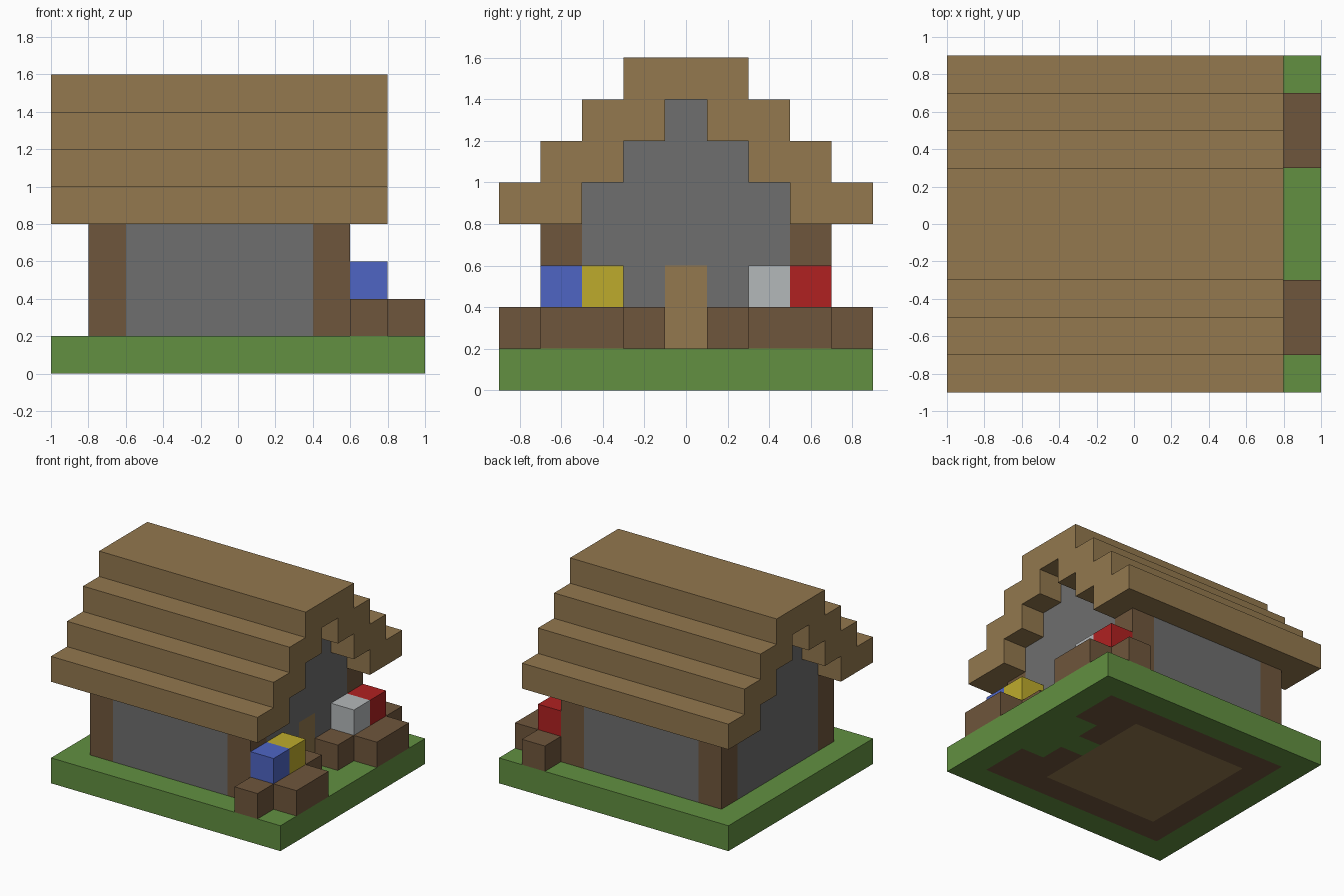
import bpy, bmesh

U = 0.2  # block size

cube = bpy.data.objects.get("Cube")
if cube:
    bpy.data.objects.remove(cube, do_unlink=True)


def material(name, rgb):
    def linear(v):
        v /= 255
        return v / 12.92 if v <= 0.04045 else ((v + 0.055) / 1.055) ** 2.4
    m = bpy.data.materials.new(name)
    m.use_nodes = True
    col = [linear(v) for v in rgb] + [1]
    m.diffuse_color = col
    m.node_tree.nodes["Principled BSDF"].inputs["Base Color"].default_value = col
    return m


wood = material("plank wood", (147, 120, 78))
brown = material("dark brown", (111, 86, 60))
stone = material("grey stone", (110, 110, 110))
grass = material("grass green", (98, 144, 65))
blue = material("blue", (78, 101, 196))
yellow = material("yellow", (190, 171, 44))
white = material("pale grey", (180, 184, 186))
red = material("red", (176, 33, 33))


def finish(name, bm, *mats):
    bmesh.ops.recalc_face_normals(bm, faces=bm.faces)
    mesh = bpy.data.meshes.new(name)
    bm.to_mesh(mesh)
    bm.free()
    for m in mats:
        mesh.materials.append(m)
    obj = bpy.data.objects.new(name, mesh)
    bpy.context.collection.objects.link(obj)
    return obj


def box(name, mat, x, y, z):
    """Box from (low, high) ranges on each axis."""
    bm = bmesh.new()
    bmesh.ops.create_cube(bm, size=1)
    for v in bm.verts:
        v.co = [r[0] if c < 0 else r[1] for c, r in zip(v.co, (x, y, z))]
    return finish(name, bm, mat)


def extrude_x(name, mat, outline, x0, x1):
    """Extrude a (y, z) outline along x."""
    bm = bmesh.new()
    face = bm.faces.new([bm.verts.new((x0, y, z)) for y, z in outline])
    ext = bmesh.ops.extrude_face_region(bm, geom=[face])
    for v in ext["geom"]:
        if isinstance(v, bmesh.types.BMVert):
            v.co.x = x1
    return finish(name, bm, mat)


def mirrored(half):
    return half + [(-y, z) for y, z in reversed(half)]


def stairs(y, z, steps):
    """Points climbing inward from (y, z), one block at a time."""
    pts = []
    for i in range(steps):
        pts += [(y - i * U, z + i * U), (y - i * U, z + (i + 1) * U)]
    return pts


# Ground slab: grass, with earth under the walls and beds, planks for the floor
def ground_material(x, y):
    ay = abs(y)
    if -0.6 < x < 0.4 and ay < 0.5:
        return 2
    walls = -0.8 < x < 0.6 and ay < 0.7 and not (x > 0.4 and ay < 0.1)
    beds = 0.6 < x < 0.8 and 0.3 < ay < 0.7
    return 1 if walls or beds else 0


bm = bmesh.new()
bmesh.ops.create_grid(bm, x_segments=10, y_segments=9, size=1)
for v in bm.verts:
    v.co.y *= 0.9
ext = bmesh.ops.extrude_face_region(bm, geom=bm.faces[:])
for v in ext["geom"]:
    if isinstance(v, bmesh.types.BMVert):
        v.co.z = U
# keep the bottom sheet so the slab is closed
bm.normal_update()
for f in bm.faces:
    c = f.calc_center_median()
    f.material_index = ground_material(c.x, c.y) if abs(f.normal.z) > 0.5 else 0
finish("ground", bm, grass, brown, wood)

# Gable walls, the front one with a doorway
gable = stairs(0.5, 0.8, 3)
extrude_x("back_gable_wall", stone, mirrored([(0.5, U)] + gable), -0.8, -0.6)
extrude_x("door_gable_wall", stone,
          mirrored([(0.1, 0.6), (0.1, U), (0.5, U)] + gable), 0.4, 0.6)
box("door", wood, (0.4, 0.6), (-0.1, 0.1), (U, 0.6))

# Long walls, corner posts and flower beds on both sides
for s, side in ((-1, "right"), (1, "left")):
    def span(a, b):
        return sorted((s * a, s * b))
    box(side + "_wall", stone, (-0.6, 0.4), span(0.5, 0.7), (U, 0.8))
    for x, end in ((-0.8, "back"), (0.4, "front")):
        box(f"{side}_{end}_post", brown, (x, x + U), span(0.5, 0.7), (U, 0.8))
    box(side + "_bed_soil", brown, (0.6, 0.8), span(0.3, 0.7), (U, 0.4))
    box(side + "_bed_front", brown, (0.8, 1), span(0.3, 0.7), (U, 0.4))
    box(side + "_bed_inner_end", brown, (0.6, 0.8), span(0.1, 0.3), (U, 0.4))
    box(side + "_bed_outer_end", brown, (0.6, 0.8), span(0.7, 0.9), (U, 0.4))

# Flower blocks
for name, mat, y in (("blue", blue, -0.7), ("yellow", yellow, -0.5),
                     ("white", white, 0.3), ("red", red, 0.5)):
    box(name + "_flower", mat, (0.6, 0.8), (y, y + U), (0.4, 0.6))

# Stepped roof: outer stairs over the top, inner stairs beneath
outer = mirrored(stairs(0.9, 0.8, 4))
inner = mirrored([(0.5, 0.8)] + gable[1:])
extrude_x("roof", wood, outer + inner[::-1], -1, 0.8)
